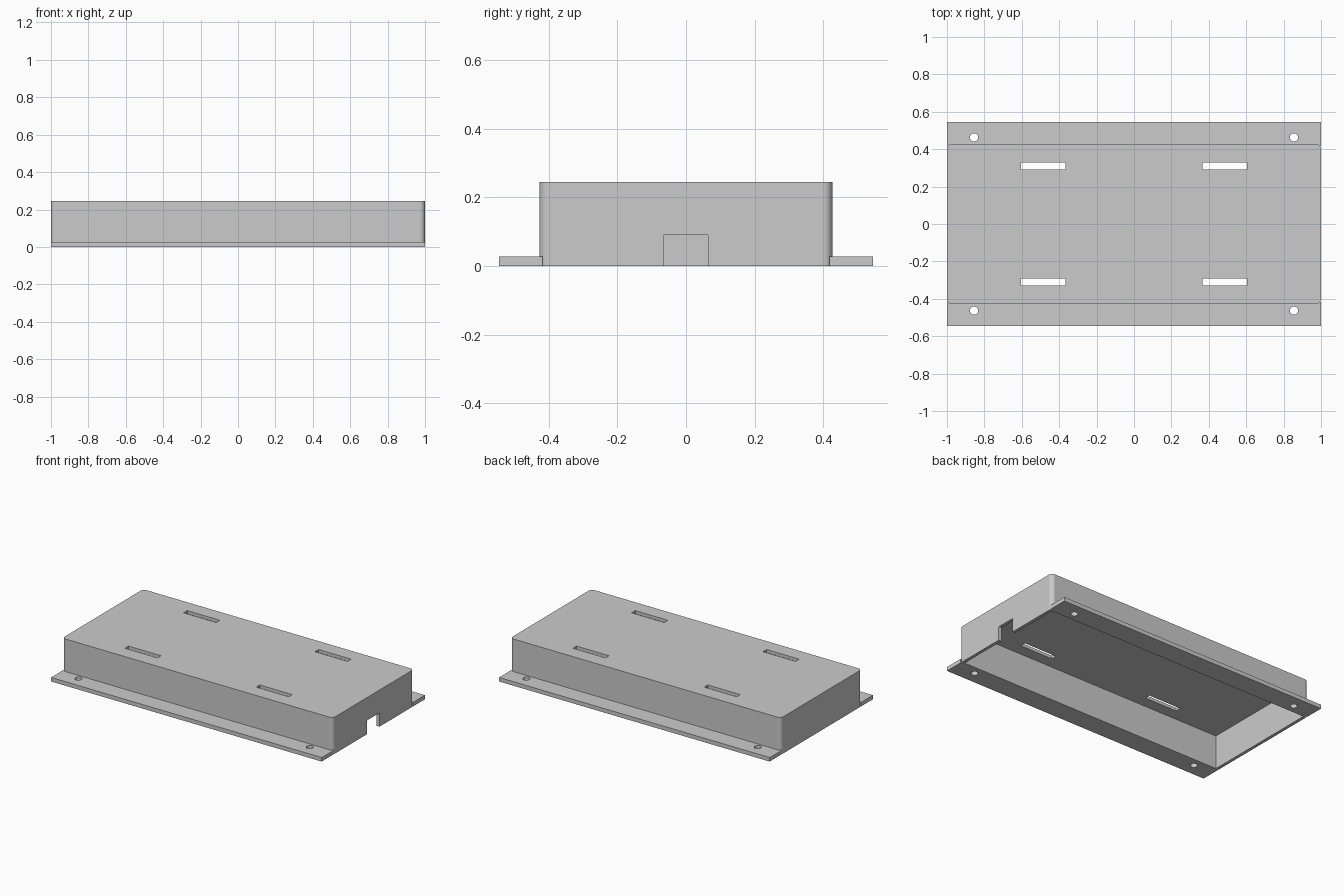
import bpy
import bmesh
from mathutils import Vector

cube = bpy.data.objects.get("Cube")
if cube:
    bpy.data.objects.remove(cube, do_unlink=True)

# Single grey plastic for every part
grey = bpy.data.materials.new("grey plastic")
grey.use_nodes = True
colour = (0.6, 0.6, 0.6, 1)
grey.diffuse_color = colour
grey.node_tree.nodes["Principled BSDF"].inputs["Base Color"].default_value = colour

WALL = 0.021
LENGTH, HALF_WIDTH, HEIGHT = 1.0, 0.427, 0.245
FLANGE_IN, FLANGE_OUT, FLANGE_TOP = 0.418, 0.545, 0.027


def make_object(name, bm):
    mesh = bpy.data.meshes.new(name)
    bmesh.ops.recalc_face_normals(bm, faces=bm.faces)
    bm.to_mesh(mesh)
    bm.free()
    mesh.materials.append(grey)
    obj = bpy.data.objects.new(name, mesh)
    bpy.context.collection.objects.link(obj)
    return obj


def box(name, low, high, radius=0, axis=2):
    """Box between two corners, with edges along one axis rounded."""
    low, high = Vector(low), Vector(high)
    bm = bmesh.new()
    bmesh.ops.create_cube(bm, size=1)
    for v in bm.verts:
        v.co = (low + high) / 2 + v.co * (high - low)
    if radius:
        edges = [e for e in bm.edges
                 if abs((e.verts[0].co - e.verts[1].co).normalized()[axis]) > 0.9]
        bmesh.ops.bevel(bm, geom=edges, offset=radius, segments=8,
                        profile=0.5, affect='EDGES')
    return make_object(name, bm)


def drill(name, x, y, radius):
    bm = bmesh.new()
    bmesh.ops.create_cone(bm, cap_ends=True, segments=32, radius1=radius,
                          radius2=radius, depth=0.2)
    bmesh.ops.translate(bm, verts=bm.verts, vec=(x, y, 0))
    return make_object(name, bm)


def cut(target, cutter):
    cutter.hide_render = True
    mod = target.modifiers.new("cut", 'BOOLEAN')
    mod.operation = 'DIFFERENCE'
    mod.solver = 'EXACT'
    mod.object = cutter
    bpy.context.view_layer.objects.active = target
    bpy.ops.object.modifier_apply(modifier=mod.name)
    bpy.data.objects.remove(cutter, do_unlink=True)


def smooth_round_faces(obj):
    """Smooth only the curved faces, so flat walls keep clean edges."""
    for p in obj.data.polygons:
        p.use_smooth = max(abs(c) for c in p.normal) < 0.9999


# Hollow cover, open underneath
cover = box("cover", (-LENGTH, -HALF_WIDTH, 0), (LENGTH, HALF_WIDTH, HEIGHT), 0.027)
inner_x, inner_y = LENGTH - WALL, HALF_WIDTH - WALL
cut(cover, box("cavity", (-inner_x, -inner_y, -0.1), (inner_x, inner_y, HEIGHT - WALL)))

# Cable notch in one end wall
cut(cover, box("cable_notch", (0.9, -0.065, -0.1), (1.1, 0.065, 0.092), 0.005, axis=0))

# Four strap slots through the top
for sx in (-1, 1):
    for sy in (-1, 1):
        x, y = sx * 0.485, sy * 0.31
        cut(cover, box("slot", (x - 0.12, y - 0.019, 0.15), (x + 0.12, y + 0.019, 0.4)))
smooth_round_faces(cover)

# Mounting flanges along both long sides, each with two screw holes
for name, side in (("front_flange", -1), ("back_flange", 1)):
    ys = sorted((side * FLANGE_IN, side * FLANGE_OUT))
    flange = box(name, (-LENGTH, ys[0], 0), (LENGTH, ys[1], FLANGE_TOP))
    for sx in (-1, 1):
        cut(flange, drill("screw_hole", sx * 0.855, side * 0.463, 0.022))
    smooth_round_faces(flange)
